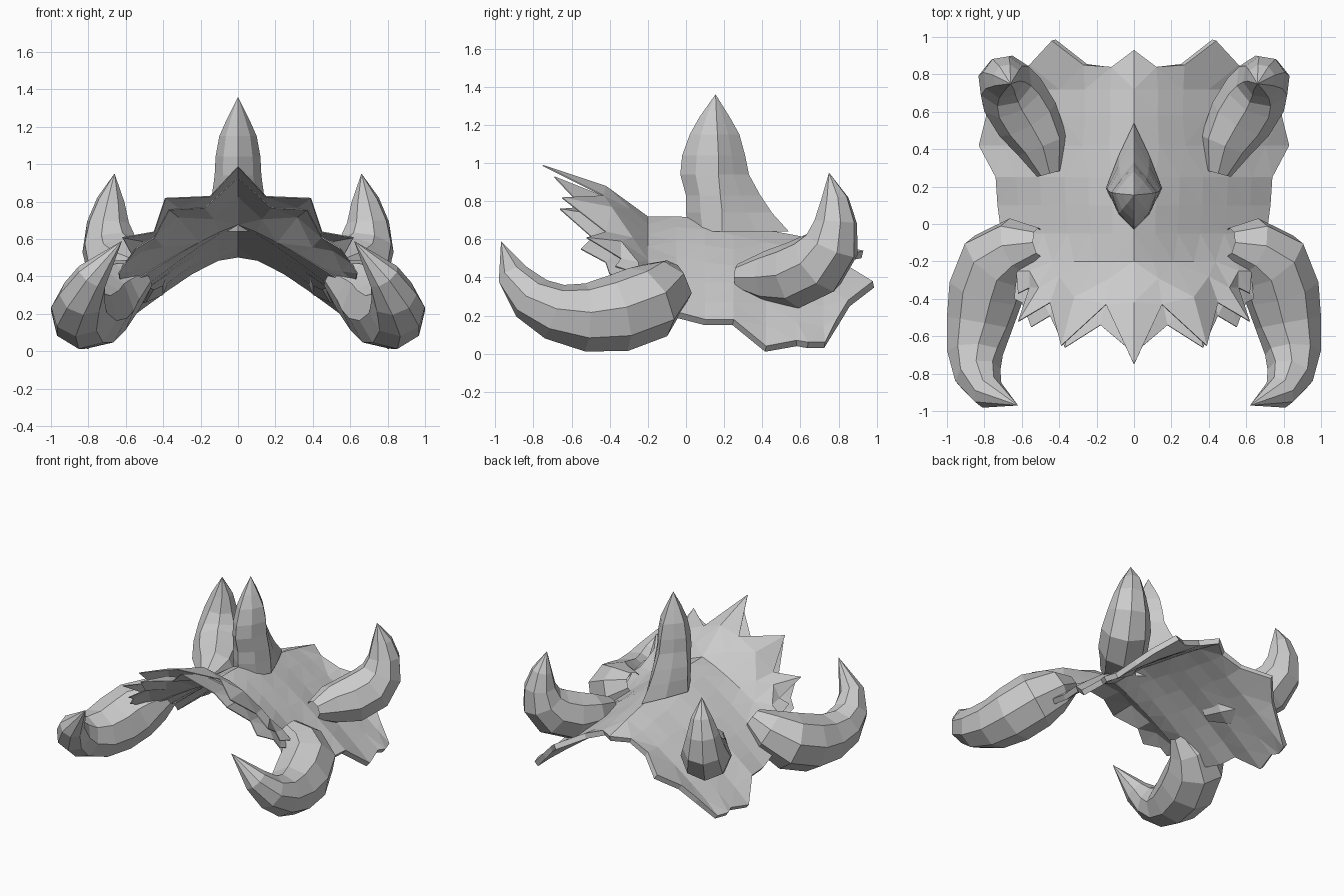
import bpy, bmesh
from math import sin, cos, tau
from mathutils import Vector

cube = bpy.data.objects.get("Cube")
if cube:
    bpy.data.objects.remove(cube)

GREY = (0.6, 0.6, 0.6, 1)
bone = bpy.data.materials.new("bone_grey")
bone.use_nodes = True
bone.diffuse_color = GREY
bone.node_tree.nodes["Principled BSDF"].inputs["Base Color"].default_value = GREY


def make_object(name, bm, thickness=0):
    mesh = bpy.data.meshes.new(name)
    bm.to_mesh(mesh)
    bm.free()
    mesh.materials.append(bone)
    obj = bpy.data.objects.new(name, mesh)
    bpy.context.collection.objects.link(obj)
    mod = obj.modifiers.new("mirror", 'MIRROR')
    mod.use_clip = True
    if thickness:
        mod = obj.modifiers.new("thickness", 'SOLIDIFY')
        mod.thickness = thickness
        mod.offset = -1


def sheet(name, rows, thickness):
    """Half sheet from rows running front to back, each from the ridge outwards."""
    bm = bmesh.new()
    grid = [[bm.verts.new(p) for p in row] for row in rows]
    for a, b in zip(grid, grid[1:]):
        for i in range(len(a) - 1):
            bm.faces.new((a[i], a[i + 1], b[i + 1], b[i]))
    bmesh.ops.triangulate(bm, faces=bm.faces[:], quad_method='SHORT_EDGE')
    make_object(name, bm, thickness)


def horn(name, bend_axis, path, sides=8):
    """Faceted horn along (x, y, z, radius) stations, curling around an axis to a point."""
    bm = bmesh.new()
    pts = [Vector(p[:3]) for p in path]
    rings = []
    for i in range(len(pts) - 1):
        tangent = (pts[i + 1] - pts[max(i - 1, 0)]).normalized()
        side = tangent.cross(Vector(bend_axis)).normalized()
        up = side.cross(tangent)
        r = path[i][3]
        rings.append([bm.verts.new(pts[i] + r * (cos(tau * k / sides) * up + sin(tau * k / sides) * side))
                      for k in range(sides)])
    tip = bm.verts.new(pts[-1])
    for k in range(sides):
        n = (k + 1) % sides
        for a, b in zip(rings, rings[1:]):
            bm.faces.new((a[k], a[n], b[n], b[k]))
        bm.faces.new((rings[-1][k], rings[-1][n], tip))
    bmesh.ops.recalc_face_normals(bm, faces=bm.faces[:])
    make_object(name, bm)


# Arched shell: ridge height, half width and edge height along its length
columns = (0, .16, .33, .5, .68, .85, 1)
stations = [(-.2, .72, .64, .36), (-.05, .72, .71, .22), (.1, .71, .73, .18), (.25, .68, .74, .18),
            (.42, .65, .83, .04), (.58, .62, .79, .07)]
body = []
for y, ridge, width, edge in stations:
    body.append([(t * width, y, ridge - (ridge - edge) * t ** 1.2) for t in columns])
before_rim = [(t * .8, .72, .59 - .54 * t ** 1.2) for t in columns]
before_rim[-1] = (.81, .64, .06)
back_rim = [(0, .93, .54), (.12, .84, .52), (.27, .85, .46), (.44, .98, .38),
            (.56, .85, .28), (.66, .79, .18), (.78, .73, .06)]
sheet("shell", body + [before_rim, back_rim], .04)

# Upper layer of thin spikes rising from the front of the shell
spikes = [(0, -.75, .99), (.15, -.43, .83), (.39, -.65, .82), (.45, -.42, .64),
          (.62, -.52, .61), (.56, -.34, .5), (.62, -.37, .46)]
spike_roots = [(0, -.42, .88), (.13, -.29, .76), (.32, -.39, .77), (.4, -.28, .61),
               (.51, -.34, .59), (.56, -.25, .48), (.63, -.25, .42)]
sheet("upper_fringe", [spikes, spike_roots, body[0]], .006)

# Lower layer of spikes continuing the underside of the shell
under_spikes = [(0, -.69, .93), (.18, -.54, .77), (.37, -.66, .76), (.45, -.49, .61),
                (.55, -.55, .55), (.6, -.42, .48), (.64, -.4, .42)]
under_roots = [(x, y - .02, z - .05) for x, y, z in spike_roots]
under_base = [(x, y, z - .04) for x, y, z in body[0]]
sheet("lower_fringe", [under_spikes, under_roots, under_base], .006)

# Paired horns
horn("front_horns", (.6, 0, .8),
     [(.5, -.1, .42, .08), (.62, -.12, .35, .16), (.73, -.2, .27, .205), (.79, -.36, .21, .205),
      (.825, -.53, .19, .18), (.85, -.69, .22, .15), (.835, -.81, .29, .125),
      (.78, -.9, .4, .09), (.62, -.97, .59)])
horn("back_horns", (.8, -.5, 0),
     [(.45, .27, .4, .07), (.49, .42, .4, .14), (.57, .56, .41, .175), (.65, .69, .47, .175),
      (.69, .765, .57, .15), (.695, .785, .69, .115), (.68, .78, .81, .075), (.66, .75, .95)])

# Central horn with a sharp keel: height, front, middle and back y, half width
bm = bmesh.new()
rings = []
for z, front, mid, back, w in [(.64, .02, .19, .54, .15), (.74, .0, .19, .45, .145), (.83, .0, .18, .39, .14),
                               (.94, -.03, .17, .33, .125), (1.04, -.02, .17, .31, .12),
                               (1.15, .02, .165, .28, .1), (1.24, .07, .16, .23, .06)]:
    outline = [(0, front), (w * .65, front * .6 + mid * .4), (w, mid), (w * .55, mid * .5 + back * .5), (0, back)]
    rings.append([bm.verts.new((x, y, z)) for x, y in outline])
tip = bm.verts.new((0, .155, 1.36))
for i in range(4):
    for a, b in zip(rings, rings[1:]):
        bm.faces.new((a[i], a[i + 1], b[i + 1], b[i]))
    bm.faces.new((rings[-1][i], rings[-1][i + 1], tip))
make_object("crown_horn", bm)
